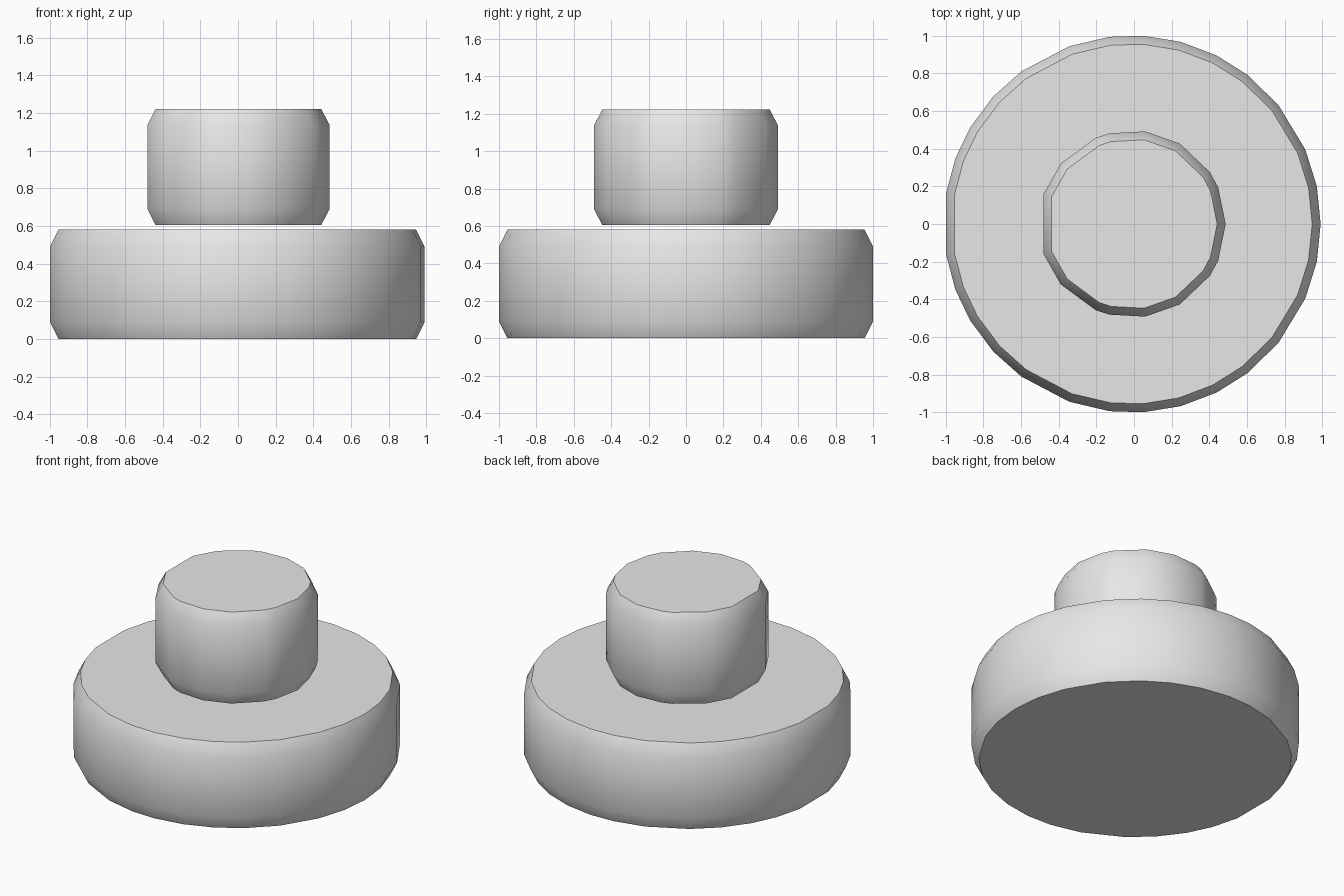
import bpy
import bmesh
from math import radians, sin, cos

cube = bpy.data.objects.get("Cube")
if cube:
    bpy.data.objects.remove(cube, do_unlink=True)

grey = bpy.data.materials.new("plain grey")
grey.use_nodes = True
colour = (0.8, 0.8, 0.8, 1)
grey.diffuse_color = colour
grey.node_tree.nodes["Principled BSDF"].inputs["Base Color"].default_value = colour

CENTRE_X = -0.01


def chamfered_disc(name, half_angles, radius, bottom, top, inset, drop):
    """Solid disc with chamfered rims; facet angles are mirrored front to back."""
    angles = half_angles + [360 - a for a in reversed(half_angles) if a > 0]
    profile = [(radius - inset, bottom), (radius, bottom + drop),
               (radius, top - drop), (radius - inset, top)]
    bm = bmesh.new()
    rings = [[bm.verts.new((CENTRE_X + r * cos(radians(a)), r * sin(radians(a)), z))
              for a in angles] for r, z in profile]
    count = len(angles)
    for low, high in zip(rings, rings[1:]):
        for i in range(count):
            j = (i + 1) % count
            bm.faces.new((low[i], low[j], high[j], high[i]))
    bm.faces.new(list(reversed(rings[0])))
    bm.faces.new(rings[-1])
    mesh = bpy.data.meshes.new(name)
    bm.to_mesh(mesh)
    bm.free()
    mesh.materials.append(grey)
    obj = bpy.data.objects.new(name, mesh)
    bpy.context.collection.objects.link(obj)
    # Smooth walls and chamfers, crisp flat caps
    bpy.ops.object.select_all(action="DESELECT")
    obj.select_set(True)
    bpy.context.view_layer.objects.active = obj
    bpy.ops.object.shade_smooth_by_angle(angle=radians(45))
    return obj


# Wide base disc
chamfered_disc("base_disc",
               [0, 11.5, 23.2, 39, 52.3, 63.4, 75, 86.6, 96.9, 109.5,
                126, 137.4, 149.3, 159.6, 170.8],
               1.002, 0, 0.58, 0.045, 0.09)

# Narrow knob, hovering just clear of the base
chamfered_disc("top_knob",
               [0, 22.9, 33.5, 59.3, 82, 104.3, 113, 139.8, 161.4],
               0.497, 0.605, 1.222, 0.045, 0.085)
